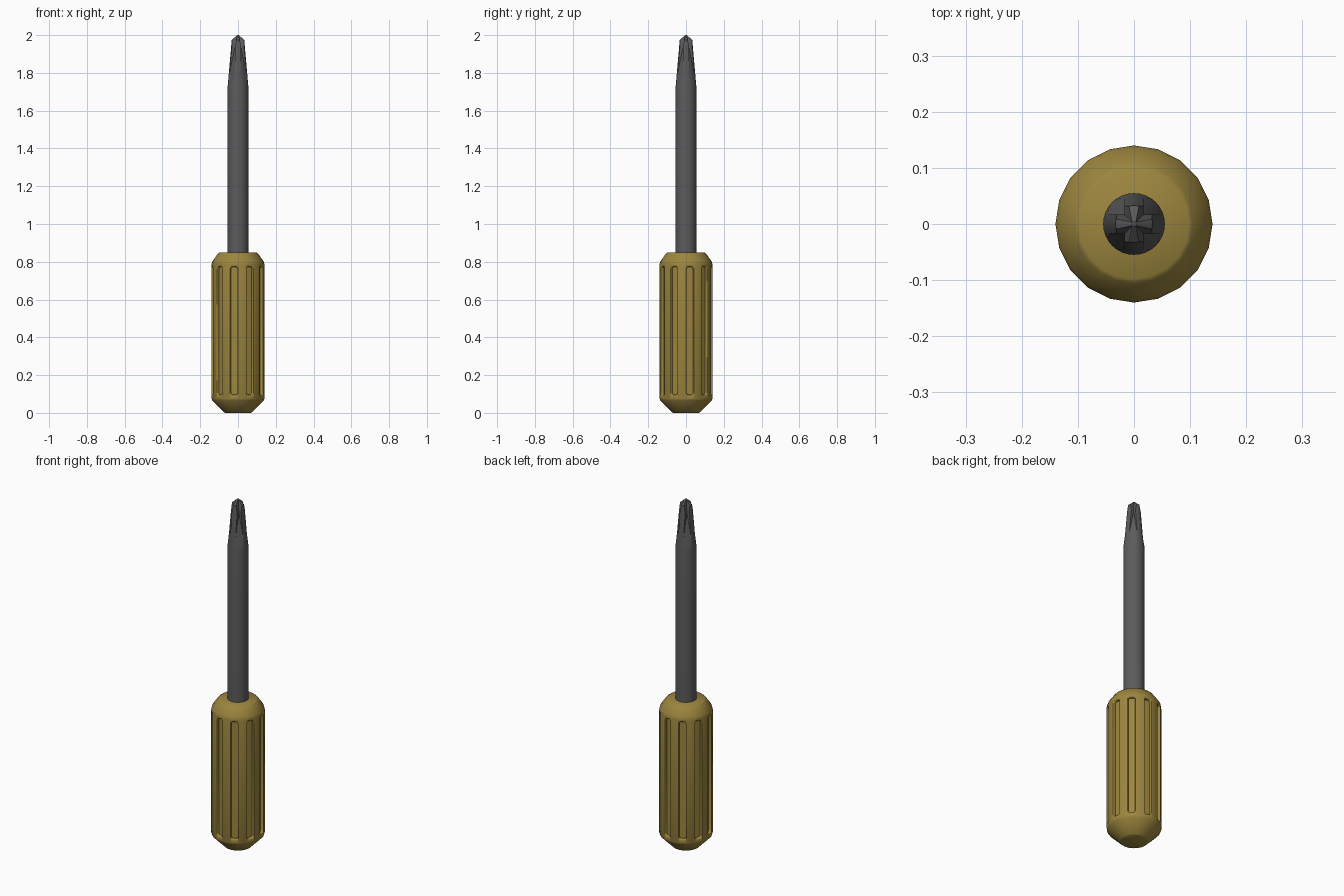
import bpy, bmesh
from math import cos, sin, pi, radians, sqrt
from mathutils import Matrix, Vector

if "Cube" in bpy.data.objects:
    bpy.data.objects.remove(bpy.data.objects["Cube"])


def lathe(bm, profile, sides):
    """Closed lathe from (radius, z) points; returns the rings."""
    rings = [[bm.verts.new((r * cos(2 * pi * i / sides), r * sin(2 * pi * i / sides), z))
              for i in range(sides)] for r, z in profile]
    for a, b in zip(rings, rings[1:]):
        for i in range(sides):
            j = (i + 1) % sides
            bm.faces.new((a[i], a[j], b[j], b[i]))
    bm.faces.new(rings[0][::-1])
    bm.faces.new(rings[-1])
    return rings


def make_object(name, bm):
    bmesh.ops.recalc_face_normals(bm, faces=bm.faces)
    mesh = bpy.data.meshes.new(name)
    bm.to_mesh(mesh)
    bm.free()
    obj = bpy.data.objects.new(name, mesh)
    bpy.context.collection.objects.link(obj)
    return obj


def activate(obj):
    bpy.ops.object.select_all(action='DESELECT')
    bpy.context.view_layer.objects.active = obj
    obj.select_set(True)


def finish(obj, degrees, name, color):
    activate(obj)
    bpy.ops.object.shade_smooth_by_angle(angle=radians(degrees))
    mat = bpy.data.materials.new(name)
    mat.diffuse_color = color
    mat.use_nodes = True
    mat.node_tree.nodes["Principled BSDF"].inputs["Base Color"].default_value = mat.diffuse_color
    obj.data.materials.append(mat)


def cut(obj, cutter):
    mod = obj.modifiers.new("cut", 'BOOLEAN')
    mod.operation, mod.solver, mod.object = 'DIFFERENCE', 'EXACT', cutter
    activate(obj)
    bpy.ops.object.modifier_apply(modifier=mod.name)
    bpy.data.objects.remove(cutter)


# ---- Handle: 20 sides, a rounded grip slot sunk into every other side
SIDES = 20
bm = bmesh.new()
rings = lathe(bm, [(0.067, 0), (0.073, 0.003), (0.137, 0.067), (0.14, 0.075), (0.14, 0.785),
                   (0.137, 0.80), (0.106, 0.844), (0.098, 0.85)], SIDES)


def slot_loop(angle, depth, w, z0, z1, c):
    """Rounded rectangle, three points per corner, facing outward."""
    n = Vector((cos(angle), sin(angle), 0))
    t = Vector((-sin(angle), cos(angle), 0))
    r = 0.14 * cos(pi / SIDES) - depth
    loop = []
    for k, (sy, sz) in enumerate([(-1, -1), (1, -1), (1, 1), (-1, 1)]):
        cy, cz = sy * (w - c), (z0 + c if sz < 0 else z1 - c)
        for step in range(3):
            a = pi + k * pi / 2 + step * pi / 4
            p = n * r + t * (cy + c * cos(a))
            loop.append(bm.verts.new((p.x, p.y, cz + c * sin(a))))
    return loop


for i in range(0, SIDES, 2):
    j = i + 1
    corners = [rings[3][i], rings[3][j], rings[4][j], rings[4][i]]
    face = next(f for f in corners[0].link_faces if set(f.verts) == set(corners))
    bm.faces.remove(face)
    angle = 2 * pi * (i + 0.5) / SIDES
    loops = [slot_loop(angle, 0.0, 0.0212, 0.092, 0.778, 0.012),
             slot_loop(angle, 0.0015, 0.0192, 0.094, 0.776, 0.011),
             slot_loop(angle, 0.005, 0.0180, 0.096, 0.774, 0.010),
             slot_loop(angle, 0.015, 0.0175, 0.097, 0.773, 0.010)]
    rim = loops[0]
    for k in range(4):                      # side around the slot mouth
        m = (k + 1) % 4
        bm.faces.new((corners[k], rim[3 * k + 1], rim[3 * k]))
        bm.faces.new((corners[k], rim[3 * k + 2], rim[3 * k + 1]))
        bm.faces.new((corners[k], corners[m], rim[3 * m], rim[3 * k + 2]))
    for a, b in zip(loops, loops[1:]):      # slot walls
        for k in range(12):
            m = (k + 1) % 12
            bm.faces.new((a[k], a[m], b[m], b[k]))
    bm.faces.new(loops[-1])                 # slot floor

handle = make_object("handle", bm)
finish(handle, 45, "handle_yellow", (0.33, 0.235, 0.048, 1))

# ---- Shaft with tapered cross point
bm = bmesh.new()
lathe(bm, [(0.055, 0.80), (0.055, 1.725), (0.033, 1.975), (0.004, 2.0)], 32)
shaft = make_object("shaft", bm)


def four_cutters(name, points):
    """One convex cutter per quadrant."""
    bm = bmesh.new()
    for k in range(4):
        turn = Matrix.Rotation(k * pi / 2, 3, 'Z')
        verts = [bm.verts.new(turn @ Vector(p)) for p in points]
        bmesh.ops.convex_hull(bm, input=verts)
    return make_object(name, bm)


# Square corner flutes whose floors slope out to the base of the taper
flute = []
for x, y in [(0.017, 0.017), (0.07, 0.017), (0.07, 0.07), (0.017, 0.07)]:
    floor = 1.93 - ((x + y) / sqrt(2) - 0.024) * 6.6
    flute += [(x, y, floor), (x, y, 2.05)]
cut(shaft, four_cutters("flute_cutter", flute))

# Thin the four blades towards the point
tip = [(x, y, z) for s, z in [(0.017, 1.94), (0.002, 2.005)]
       for x, y in [(s, s), (0.07, s), (0.07, 0.07), (s, 0.07)]]
cut(shaft, four_cutters("tip_cutter", tip))
finish(shaft, 25, "shaft_steel", (0.105, 0.105, 0.105, 1))
